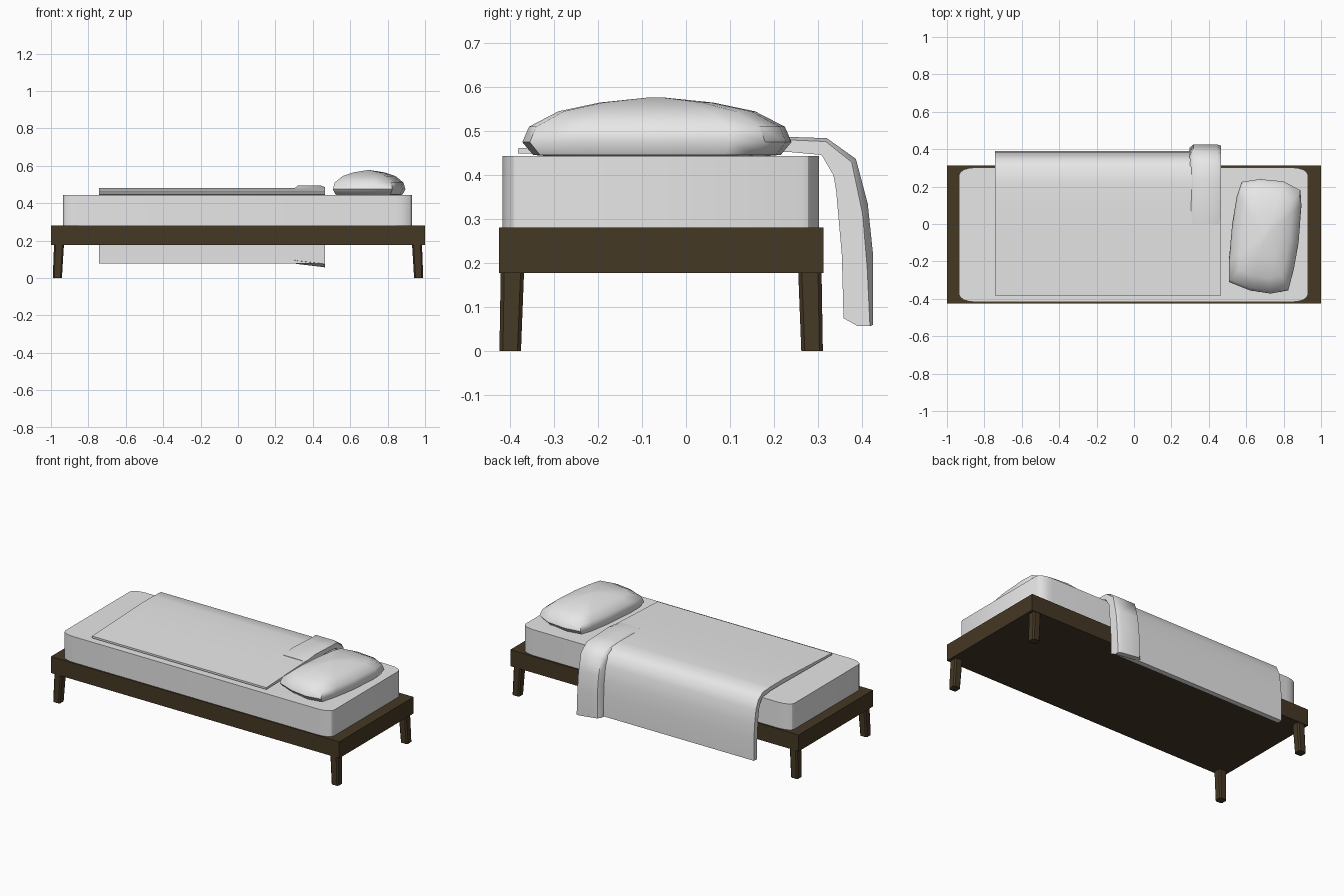
import bpy, bmesh, math
from mathutils import Vector

if "Cube" in bpy.data.objects:
    bpy.data.objects.remove(bpy.data.objects["Cube"])


def material(name, rgb):
    m = bpy.data.materials.new(name)
    m.diffuse_color = (*rgb, 1)
    m.use_nodes = True
    m.node_tree.nodes["Principled BSDF"].inputs["Base Color"].default_value = m.diffuse_color
    return m


WOOD = material("dark brown wood", (0.060, 0.040, 0.018))
LINEN = material("white linen", (0.8, 0.8, 0.8))


def loft(name, rings, mat, smooth=None):
    """Skin closed rings of equal length and cap both ends."""
    bm = bmesh.new()
    loops = [[bm.verts.new(p) for p in r] for r in rings]
    n = len(rings[0])
    for a, b in zip(loops, loops[1:]):
        for i in range(n):
            j = (i + 1) % n
            bm.faces.new((a[i], a[j], b[j], b[i]))
    bm.faces.new(loops[0])
    bm.faces.new(loops[-1])
    bmesh.ops.recalc_face_normals(bm, faces=bm.faces[:])
    me = bpy.data.meshes.new(name)
    bm.to_mesh(me)
    bm.free()
    me.materials.append(mat)
    ob = bpy.data.objects.new(name, me)
    bpy.context.collection.objects.link(ob)
    if smooth:
        bpy.ops.object.select_all(action='DESELECT')
        ob.select_set(True)
        bpy.context.view_layer.objects.active = ob
        bpy.ops.object.shade_smooth_by_angle(angle=math.radians(smooth))
    return ob


def rounded(x0, x1, y0, y1, rx, ry, z, steps):
    """Rectangle with elliptical corners at height z."""
    pts = []
    for k, (cx, cy) in enumerate([(x1 - rx, y1 - ry), (x0 + rx, y1 - ry),
                                  (x0 + rx, y0 + ry), (x1 - rx, y0 + ry)]):
        for i in range(steps + 1):
            t = math.pi / 2 * (k + i / steps)
            pts.append((cx + rx * math.cos(t), cy + ry * math.sin(t), z))
    return pts


# Bed frame slab
def rect(x0, x1, y0, y1, z):
    return [(x0, y0, z), (x1, y0, z), (x1, y1, z), (x0, y1, z)]


loft("bed_frame", [rect(-1, 1, -0.425, 0.312, z) for z in (0.178, 0.281)], WOOD)

# Four slightly splayed legs with chamfered edges
for sx, side in ((-1, "left"), (1, "right")):
    for sy, end in ((-1, "front"), (1, "back")):
        rings = []
        for z, ox, oy, w in ((0, 0.966, 0.343, 0.0245), (0.18, 0.957, 0.338, 0.0265)):
            cx, cy = sx * ox, -0.0565 + sy * oy
            rings.append(rounded(cx - w, cx + w, cy - w, cy + w, 0.008, 0.008, z, 1))
        loft(f"{end}_{side}_leg", rings, WOOD)

# Mattress
loft("mattress", [rounded(-0.935, 0.93, -0.417, 0.302, 0.085, 0.04, z, 4)
                  for z in (0.281, 0.443)], LINEN, 30)

# Pillow: irregular outline swollen upward
outline = [(.575, .225), (.67, .24), (.80, .228), (.89, .18), (.895, .10),
           (.88, -.10), (.855, -.24), (.825, -.355), (.73, -.372), (.62, -.355),
           (.507, -.31), (.507, -.20), (.525, 0), (.55, .15)]
mid = Vector((0.70, -0.068))
rings = []
for z, s in ((.443, .80), (.446, .92), (.475, 1), (.51, .95), (.545, .73),
             (.565, .42), (.577, .04)):
    rings.append([(*(mid + (Vector(p) - mid) * s), z) for p in outline])
loft("pillow", rings, LINEN, 50)

# Blanket: a draped cross-section (y, z) swept along the bed
outer = [(-.382, .461), (-.13, .472), (.10, .482), (.22, .481), (.30, .477),
         (.345, .446), (.37, .39), (.384, .30), (.39, .20), (.39, .08)]
inner = [(.36, .078), (.357, .20), (.349, .32), (.335, .40), (.308, .446),
         (.22, .456), (.10, .456), (-.13, .452), (-.382, .449)]
loft("blanket", [[(x, y, z) for y, z in outer + inner]
                 for x in (-.744, -.30, .10, .464)], LINEN, 40)

# Turned-back fold at the head end, wrapping around the blanket edge
f_out = [(.0, .480), (.10, .494), (.23, .487), (.32, .484), (.386, .437),
         (.413, .335), (.425, .22), (.425, .057)]
f_in = [(.39, .057), (.358, .075), (.354, .22), (.338, .40), (.308, .446),
        (.23, .453), (.10, .453), (.0, .453)]
rings = []
for x, k, dz in ((.298, .55, .022), (.318, 1, .018), (.445, 1, .003), (.466, .8, 0)):
    ring = [Vector(i) + (Vector(o) - Vector(i)) * k
            for o, i in zip(f_out, reversed(f_in))]
    ring += [Vector(p) for p in f_in]
    rings.append([(x, y, z + (dz if y > .3 and z < .1 else 0)) for y, z in ring])
loft("blanket_fold", rings, LINEN, 50)
